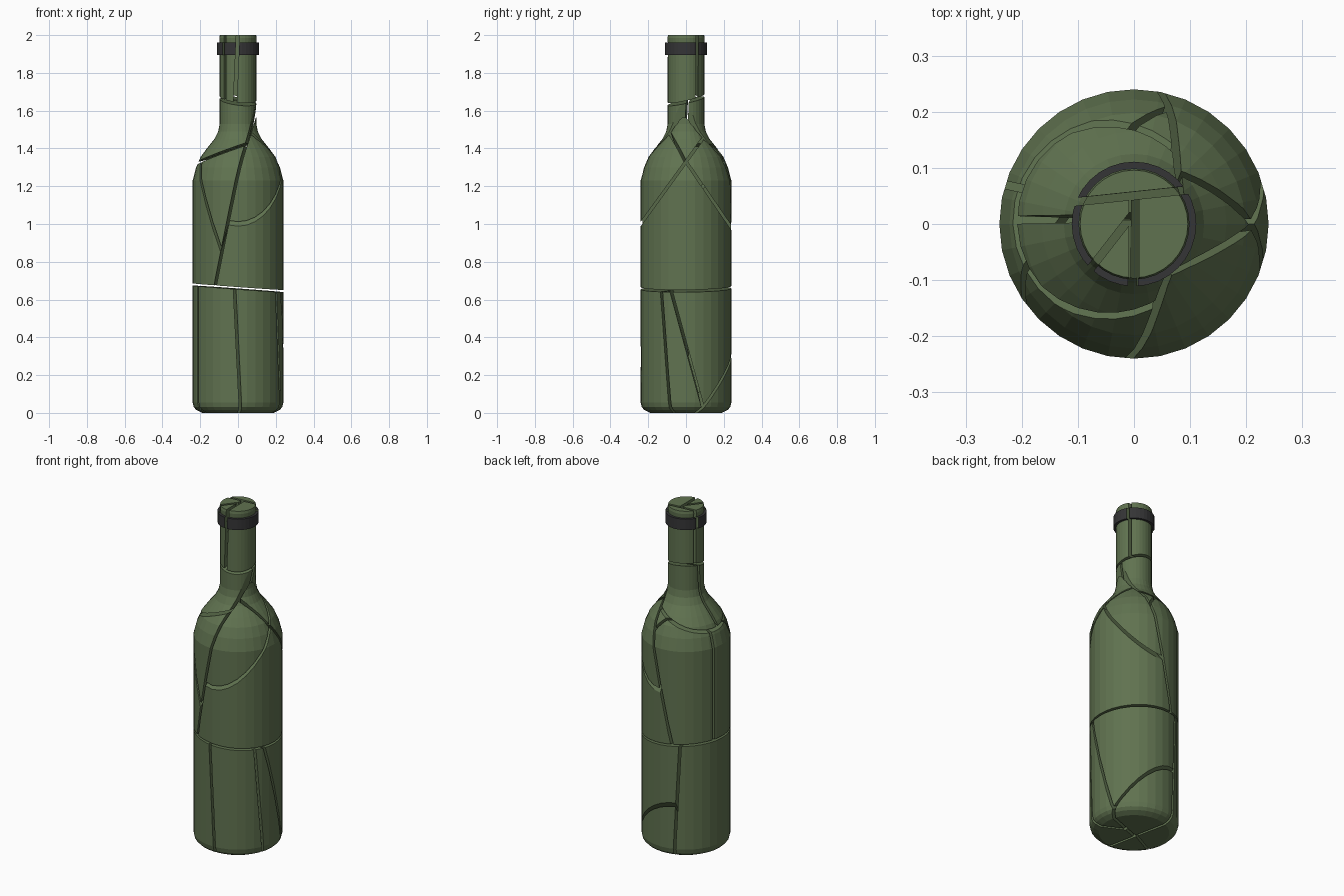
import bpy, bmesh, math
from mathutils import Vector

if "Cube" in bpy.data.objects:
    bpy.data.objects.remove(bpy.data.objects["Cube"])

SIDES = 32
GREEN, DARK = 0, 1


def material(name, rgb):
    m = bpy.data.materials.new(name)
    m.diffuse_color = (*rgb, 1)
    m.use_nodes = True
    m.node_tree.nodes["Principled BSDF"].inputs["Base Color"].default_value = m.diffuse_color
    return m


mats = [material("green_glass", (0.117, 0.17, 0.08)),
        material("dark_band", (0.035, 0.035, 0.037))]

# bottle outline (radius, height)
profile = [(0.19, 0), (0.22, 0.015), (0.234, 0.03), (0.24, 0.055), (0.24, 1.23),
           (0.222, 1.30), (0.198, 1.355), (0.165, 1.40), (0.125, 1.45),
           (0.105, 1.49), (0.097, 1.53), (0.097, 1.895), (0.111, 1.895),
           (0.111, 1.96), (0.097, 1.96), (0.099, 1.985), (0.096, 2.0)]


def revolve():
    bm = bmesh.new()
    rings = []
    for r, z in profile:
        rings.append([bm.verts.new((r * math.cos(2 * math.pi * i / SIDES),
                                    r * math.sin(2 * math.pi * i / SIDES), z))
                      for i in range(SIDES)])
    for k in range(len(rings) - 1):
        a, b = rings[k], rings[k + 1]
        for i in range(SIDES):
            j = (i + 1) % SIDES
            f = bm.faces.new((a[i], a[j], b[j], b[i]))
            f.material_index = DARK if k in (11, 12, 13) else GREEN
    bm.faces.new(rings[0][::-1])
    bm.faces.new(rings[-1])
    return bm


pieces = {"bottle": revolve()}


def half(bm, point, normal):
    """Keep the part of bm behind the plane and close the cut."""
    res = bmesh.ops.bisect_plane(bm, geom=bm.verts[:] + bm.edges[:] + bm.faces[:],
                                 plane_co=point, plane_no=normal,
                                 dist=1e-5, clear_outer=True)
    edges = [e for e in bm.edges if e.is_boundary]
    if edges:
        bmesh.ops.edgeloop_fill(bm, edges=edges, mat_nr=GREEN)
    bmesh.ops.recalc_face_normals(bm, faces=bm.faces[:])
    return bm


def crack(piece, axis, pts, low, high, gap=0.007):
    """Split a piece along the plane through three points, leaving a gap."""
    a, b, c = map(Vector, pts)
    n = (b - a).cross(c - a).normalized()
    if n["xyz".index(axis)] < 0:
        n.negate()
    bm = pieces.pop(piece)
    other = bm.copy()
    pieces[low] = half(bm, a - n * gap, n)
    pieces[high] = half(other, a + n * gap, -n)


# main sections
crack("bottle", "z", [(-.24, 0, .68), (.24, 0, .645), (0, .24, .665)], "base", "rest", .006)
crack("rest", "z", [(-.1, 0, 1.67), (.1, 0, 1.645), (0, .1, 1.68)], "body", "neck")

# base shards
crack("base", "x", [(0, -.24, .3), (-.11, .22, .65), (-.08, .23, 0)], "base_left", "base_right")
crack("base_left", "y", [(-.21, -.11, .65), (-.21, -.11, 0), (0, 0, .3)],
      "base_front_left_shard", "base_back_left_shard")
crack("base_right", "y", [(0, .24, .3), (.22, .1, .04), (0, 0, .02)],
      "base_right", "base_low_back_shard")
crack("base_right", "y", [(.2, -.13, .65), (.22, -.08, 0), (0, 0, .3)],
      "base_front_right_shard", "base_right")
crack("base_right", "y", [(.225, -.08, .65), (.23, .07, .1), (0, .02, .3)],
      "base_side_shard", "base_back_right_shard")

# body and shoulder shards
crack("body", "x", [(-.12, -.21, .68), (.03, -.18, 1.38), (-.02, .24, .9)], "body_left", "body_right")
crack("body_right", "z", [(0, 0, 1.33), (.24, 0, 1.33), (0, -.24, 1.0)], "body_right", "shoulder_right")
crack("shoulder_right", "y", [(.23, 0, 1.33), (.05, -.09, 1.48), (0, 0, 1.2)],
      "shoulder_front_right_shard", "shoulder_neck_shard")
crack("body_right", "z", [(0, 0, 1.33), (.24, 0, 1.33), (0, .24, .98)],
      "body_right_shard", "shoulder_back_right_shard")
crack("body_left", "z", [(-.22, 0, 1.32), (0, -.18, 1.41), (-.05, .19, 1.37)], "body_left", "shoulder_left")
crack("shoulder_left", "y", [(-.2, .01, 1.4), (-.1, .01, 1.5), (0, 0, 1.4)],
      "shoulder_front_left_shard", "shoulder_back_left_shard")
crack("body_left", "y", [(-.2, -.13, 1.25), (-.09, -.22, .87), (0, -.1, .9)],
      "body_front_shard", "body_left")
crack("body_left", "y", [(-.23, .07, .65), (-.23, .07, 1.3), (0, .02, .9)],
      "body_left_shard", "body_back_shard")

# neck shards with wider gaps
crack("neck", "y", [(-.1, .04, 2), (.09, .06, 2), (0, .05, 1.66)], "neck_front", "neck_back_shard")
crack("neck_front", "x", [(0, -.1, 2), (.0, .02, 2), (-.015, -.1, 1.66)], "neck_left", "neck_right_shard", .009)
crack("neck_left", "y", [(0, .02, 2), (-.07, -.07, 2), (-.07, -.07, 1.66)],
      "neck_front_shard", "neck_left_shard")

# write the shards out as flat-shaded objects
for name, bm in pieces.items():
    me = bpy.data.meshes.new(name)
    bm.to_mesh(me)
    bm.free()
    for m in mats:
        me.materials.append(m)
    bpy.context.collection.objects.link(bpy.data.objects.new(name, me))
